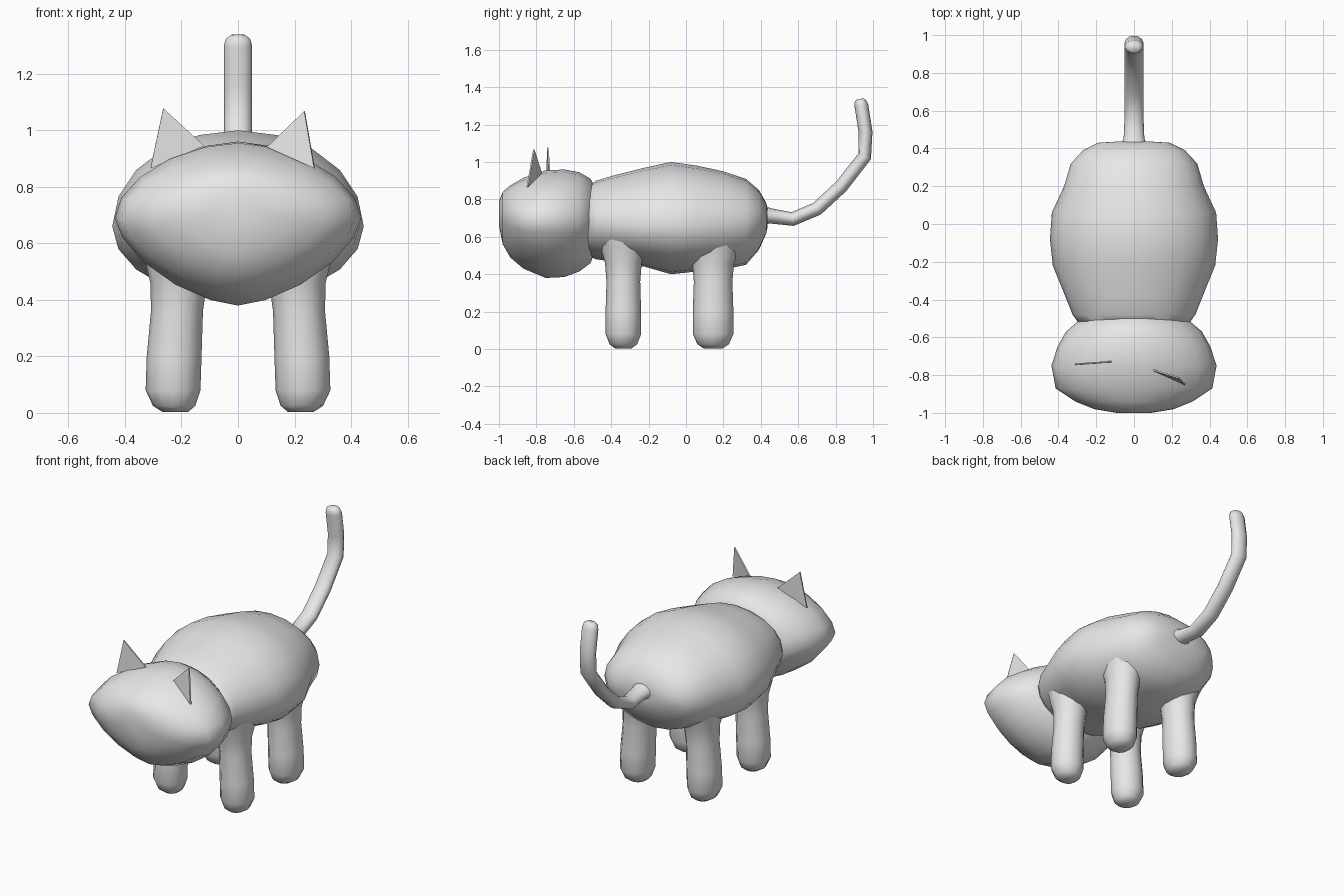
import bpy, bmesh, math
from mathutils import Vector

cube = bpy.data.objects.get("Cube")
if cube:
    bpy.data.objects.remove(cube)

grey = bpy.data.materials.new("light_grey")
grey.use_nodes = True
grey.diffuse_color = (0.8, 0.8, 0.8, 1)
grey.node_tree.nodes["Principled BSDF"].inputs["Base Color"].default_value = (0.8, 0.8, 0.8, 1)


def finish(name, bm, smooth=True):
    bmesh.ops.recalc_face_normals(bm, faces=bm.faces)
    mesh = bpy.data.meshes.new(name)
    bm.to_mesh(mesh)
    bm.free()
    mesh.materials.append(grey)
    obj = bpy.data.objects.new(name, mesh)
    bpy.context.collection.objects.link(obj)
    if smooth:
        bpy.ops.object.select_all(action='DESELECT')
        obj.select_set(True)
        bpy.context.view_layer.objects.active = obj
        bpy.ops.object.shade_smooth_by_angle(angle=math.radians(60))
    return obj


def loft(name, rings):
    """Skin a closed tube through rings of points and cap both ends."""
    bm = bmesh.new()
    loops = [[bm.verts.new(p) for p in ring] for ring in rings]
    n = len(loops[0])
    for a, b in zip(loops, loops[1:]):
        for i in range(n):
            j = (i + 1) % n
            bm.faces.new((a[i], a[j], b[j], b[i]))
    bm.faces.new(loops[0])
    bm.faces.new(loops[-1])
    return finish(name, bm)


def turn(n):
    return [2 * math.pi * i / n for i in range(n)]


def power(v, p):
    return math.copysign(abs(v) ** p, v)


def cross_section(y, half, top, mid, low, p_top=1.0, p_low=1.0):
    """Oval across the body; powers above one pinch it towards a lens."""
    ring = []
    for a in turn(20):
        c, s = math.cos(a), math.sin(a)
        p, h = (p_top, top - mid) if s >= 0 else (p_low, mid - low)
        ring.append((half * power(c, p), y, mid + h * power(s, p)))
    return ring


# Torso: y, half width, top, middle, bottom
torso = [(-0.53, 0.29, 0.87, 0.69, 0.50), (-0.48, 0.325, 0.90, 0.68, 0.48),
         (-0.38, 0.365, 0.93, 0.67, 0.465), (-0.22, 0.43, 0.97, 0.66, 0.44),
         (-0.08, 0.445, 1.0, 0.66, 0.40), (0.06, 0.435, 0.98, 0.66, 0.415),
         (0.2, 0.37, 0.95, 0.67, 0.425), (0.32, 0.335, 0.91, 0.68, 0.45),
         (0.39, 0.27, 0.85, 0.69, 0.53), (0.43, 0.19, 0.78, 0.70, 0.62),
         (0.437, 0.08, 0.74, 0.70, 0.66)]
loft("torso", [cross_section(*s) for s in torso])

# Head: a wide lens with a blunt face
head = [(-1.0, 0.09, 0.79, 0.72, 0.66), (-0.98, 0.21, 0.84, 0.71, 0.56),
        (-0.94, 0.31, 0.875, 0.70, 0.49), (-0.87, 0.415, 0.915, 0.69, 0.43),
        (-0.75, 0.437, 0.955, 0.69, 0.38), (-0.65, 0.405, 0.96, 0.69, 0.385),
        (-0.57, 0.36, 0.945, 0.69, 0.415), (-0.51, 0.29, 0.91, 0.69, 0.46),
        (-0.48, 0.16, 0.85, 0.69, 0.54)]
loft("head", [cross_section(*s, 1.12, 1.28) for s in head])

# Legs: height, radius, outward lean; flared where they join the torso
leg = [(0.003, 0.045, 0.222), (0.025, 0.075, 0.226), (0.08, 0.097, 0.23),
       (0.2, 0.097, 0.226), (0.36, 0.092, 0.216), (0.46, 0.1, 0.21),
       (0.54, 0.125, 0.205), (0.6, 0.14, 0.2)]
for place, y, depth in (("front", -0.335, 0.98), ("back", 0.145, 1.12)):
    for side, sx in (("left", 1), ("right", -1)):
        loft(f"{place}_{side}_leg",
             [[(sx * x + r * math.cos(a), y + depth * r * math.sin(a), z)
               for a in turn(12)] for z, r, x in leg])

# Tail: an oval tube swept along a rising curve, flared at the root
path = [Vector((0, y, z)) for y, z in
        ((0.39, 0.715), (0.45, 0.712), (0.57, 0.695), (0.70, 0.75), (0.83, 0.87),
         (0.955, 1.03), (0.96, 1.16), (0.938, 1.30), (0.932, 1.325), (0.93, 1.337))]
width = [1.7, 1.1] + [1.0] * 6 + [0.85, 0.5]
rings = []
for i, (p, w) in enumerate(zip(path, width)):
    along = (path[min(i + 1, len(path) - 1)] - path[max(i - 1, 0)]).normalized()
    side = Vector((1, 0, 0))
    across = along.cross(side)
    rings.append([p + w * (0.05 * math.cos(a) * side + 0.037 * math.sin(a) * across)
                  for a in turn(12)])
loft("tail", rings)

# Ears: thin upright triangles
ears = {"right_ear": ((-0.31, -0.74, 0.865), (-0.12, -0.725, 0.945), (-0.265, -0.735, 1.078)),
        "left_ear": ((0.105, -0.77, 0.94), (0.272, -0.845, 0.865), (0.237, -0.81, 1.067))}
for name, corners in ears.items():
    bm = bmesh.new()
    face = bm.faces.new([bm.verts.new(c) for c in corners])
    face.normal_update()
    shift = face.normal * 0.008
    out = bmesh.ops.extrude_face_region(bm, geom=[face], use_keep_orig=True)
    for v in out["geom"]:
        if isinstance(v, bmesh.types.BMVert):
            v.co += shift
    finish(name, bm, smooth=False)
